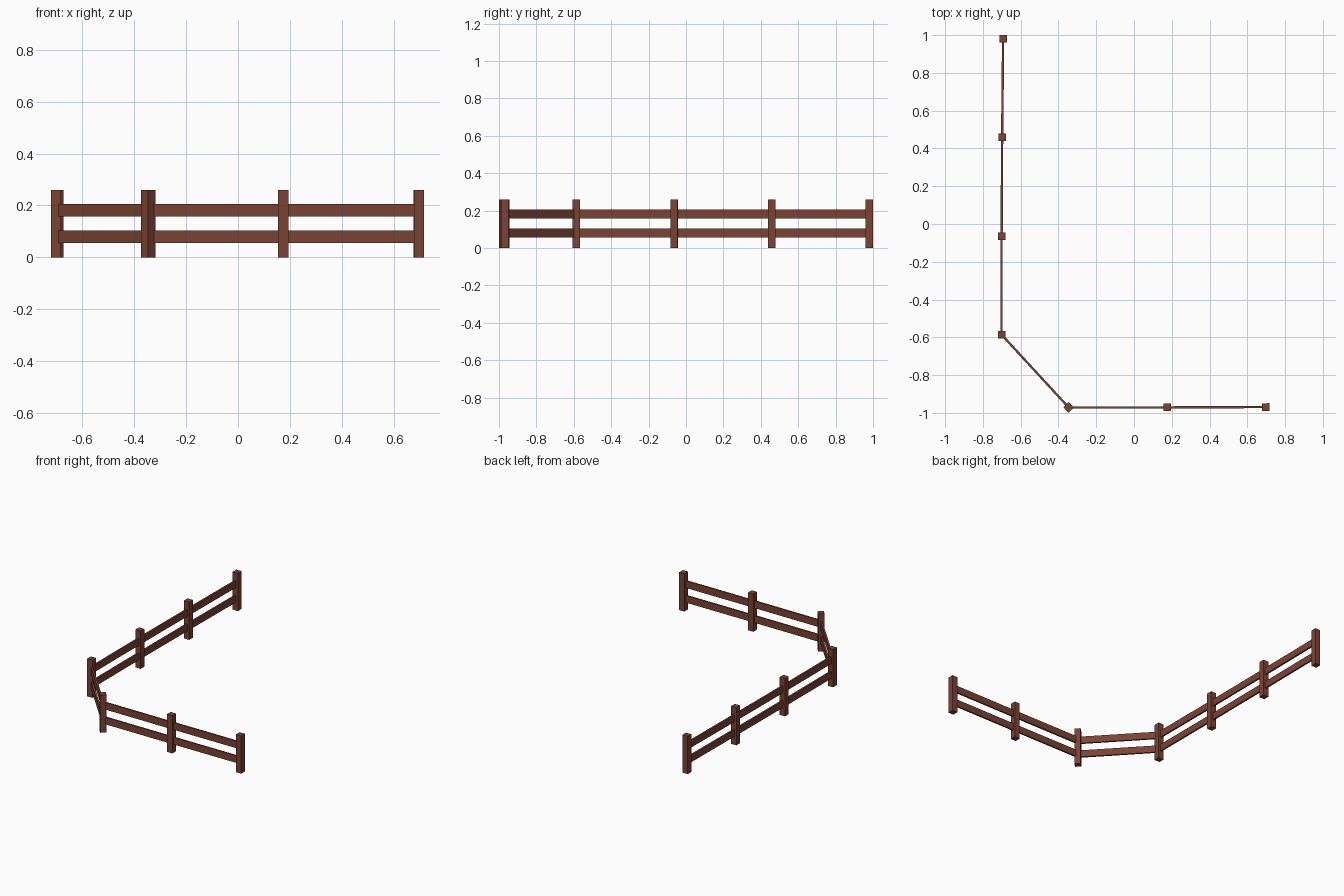
import bpy
import math
from mathutils import Vector

if "Cube" in bpy.data.objects:
    bpy.data.objects.remove(bpy.data.objects["Cube"])

wood = bpy.data.materials.new("reddish_brown_wood")
wood.diffuse_color = (0.195, 0.056, 0.034, 1)
wood.use_nodes = True
wood.node_tree.nodes["Principled BSDF"].inputs["Base Color"].default_value = wood.diffuse_color


def box(name, center, size, angle):
    bpy.ops.mesh.primitive_cube_add(size=1, location=center, rotation=(0, 0, angle))
    ob = bpy.context.object
    ob.name = name
    ob.scale = size
    bpy.ops.object.transform_apply(location=False, rotation=False, scale=True)
    ob.data.materials.append(wood)


# Fence line, seen from above
points = [Vector(p) for p in ((0.697, -0.969), (0.175, -0.971), (-0.346, -0.971),
                              (-0.701, -0.586), (-0.701, -0.064),
                              (-0.698, 0.459), (-0.693, 0.98))]
POST_W, POST_H = 0.04, 0.259
RAIL_T, RAIL_H = 0.012, 0.048

angle = 0
for i, p in enumerate(points):
    if i < len(points) - 1:
        q = points[i + 1]
        d = q - p
        angle = math.atan2(d.y, d.x)
        mid = (p + q) / 2
        # Two rails between neighbouring posts
        for label, z in (("lower", 0.08), ("upper", 0.181)):
            box(f"{label}_rail_{i + 1}", (mid.x, mid.y, z), (d.length, RAIL_T, RAIL_H), angle)
    # Square post, turned along the next stretch of fence
    box(f"post_{i + 1}", (p.x, p.y, POST_H / 2), (POST_W, POST_W, POST_H), angle)
